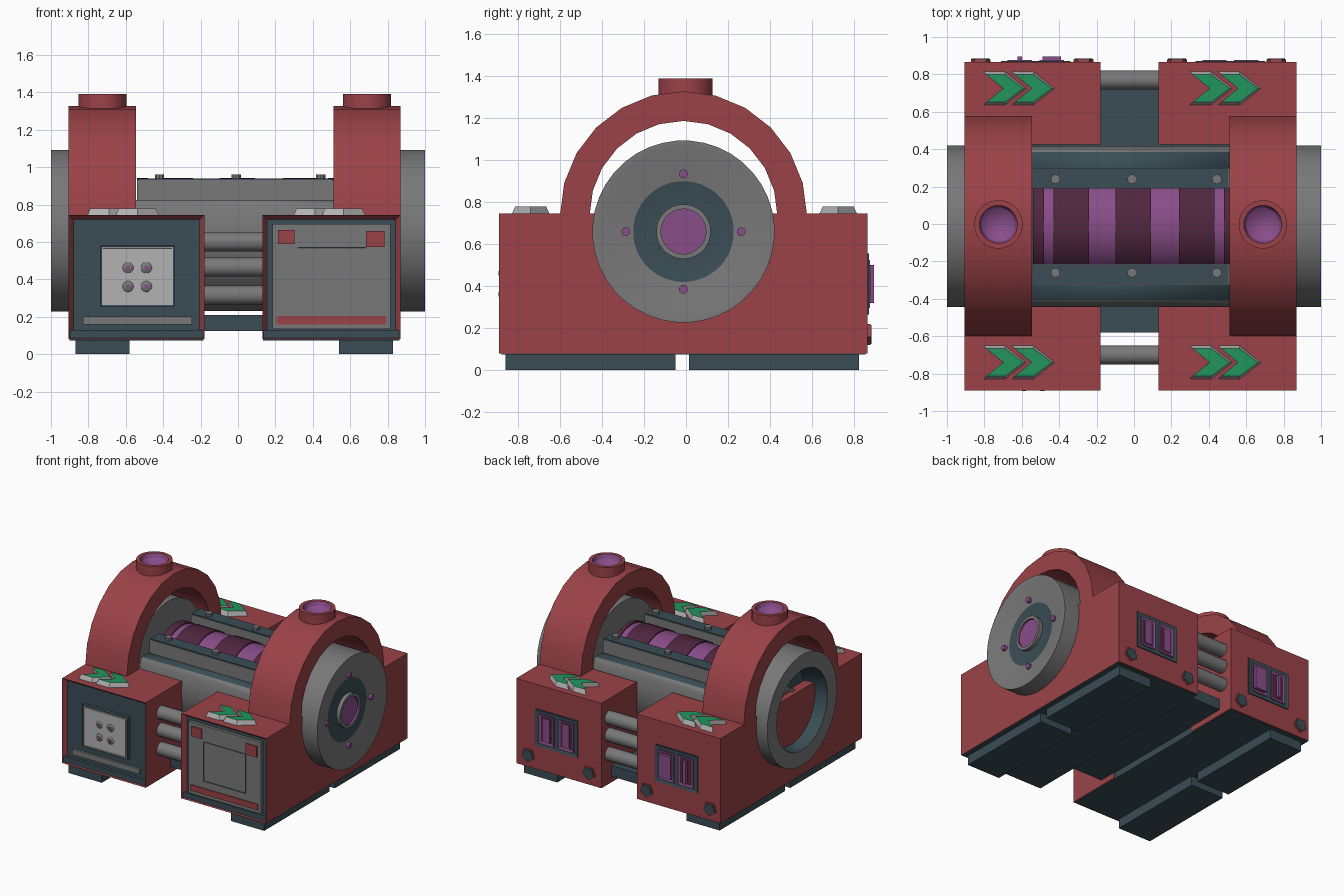
import bpy, bmesh, math
from mathutils import Matrix, Vector

if "Cube" in bpy.data.objects:
    bpy.data.objects.remove(bpy.data.objects["Cube"])

def mat(name, r, g, b):
    m = bpy.data.materials.new(name)
    m.diffuse_color = (r, g, b, 1)
    m.use_nodes = True
    m.node_tree.nodes["Principled BSDF"].inputs["Base Color"].default_value = m.diffuse_color
    return m

RED = mat("red", 0.33, 0.055, 0.065)
TEAL = mat("dark_teal", 0.042, 0.075, 0.09)
GREY = mat("mid_grey", 0.19, 0.19, 0.19)
PURPLE = mat("purple", 0.25, 0.075, 0.25)
PLUM = mat("dark_plum", 0.08, 0.02, 0.05)
GREEN = mat("green", 0.015, 0.3, 0.11)
PALE = mat("pale_grey", 0.45, 0.45, 0.45)
CY, CZ = -0.012, 0.66          # axis of the drum

def finish(name, bm, mats, smooth=False):
    bmesh.ops.recalc_face_normals(bm, faces=bm.faces)
    me = bpy.data.meshes.new(name)
    bm.to_mesh(me)
    bm.free()
    for m in mats:
        me.materials.append(m)
    ob = bpy.data.objects.new(name, me)
    bpy.context.collection.objects.link(ob)
    if smooth:
        bpy.ops.object.select_all(action='DESELECT')
        ob.select_set(True)
        bpy.context.view_layer.objects.active = ob
        bpy.ops.object.shade_smooth_by_angle(angle=math.radians(32))
    return ob

def box(name, x, y, z, m, recess=None, inner=None, side=-1):
    """Box from ranges; recess=(border, depth) sinks its front or back face."""
    bm = bmesh.new()
    c = Vector(((x[0]+x[1])/2, (y[0]+y[1])/2, (z[0]+z[1])/2))
    s = Matrix.Diagonal((x[1]-x[0], y[1]-y[0], z[1]-z[0], 1))
    bmesh.ops.create_cube(bm, size=1, matrix=Matrix.Translation(c) @ s)
    if recess:
        bm.normal_update()
        f = [f for f in bm.faces if f.normal.y * side > 0.9]
        bmesh.ops.inset_individual(bm, faces=f, thickness=recess[0], depth=0)
        bmesh.ops.translate(bm, verts=f[0].verts, vec=(0, -side*recess[1], 0))
        f[0].material_index = 1
    return finish(name, bm, [m, inner or m])

def lathe(name, profile, mats, centre, axis='X', n=32, smooth=True):
    """Spin (along, radius, material index) points round an axis."""
    bm = bmesh.new()
    rings = []
    for a, r, _ in profile:
        ring = []
        for i in range(n):
            t = 2*math.pi*(i+0.5)/n
            u, v = r*math.cos(t), r*math.sin(t)
            p = {'X': (a, u, v), 'Y': (v, a, u), 'Z': (u, v, a)}[axis]
            ring.append(bm.verts.new(Vector(p) + Vector(centre)))
        rings.append(ring)
    for k in range(len(rings)-1):
        for i in range(n):
            j = (i+1) % n
            f = bm.faces.new((rings[k][i], rings[k][j], rings[k+1][j], rings[k+1][i]))
            f.material_index = profile[k+1][2]
    bmesh.ops.remove_doubles(bm, verts=bm.verts, dist=1e-5)
    return finish(name, bm, mats, smooth)

def rod(name, a, b, r, m, centre, axis='X', n=24, smooth=True):
    return lathe(name, [(a, 0, 0), (a, r, 0), (b, r, 0), (b, 0, 0)], [m], centre, axis, n, smooth)

def arch(name, x0, x1, ro, ri, n=12):
    bm = bmesh.new()
    pts = [(r*math.cos(math.pi*i/n), r*math.sin(math.pi*i/n)) for r in (ro, ri) for i in range(n+1)]
    vs = [[bm.verts.new((x, CY+p, 0.74+q)) for p, q in pts] for x in (x0, x1)]
    m = n+1
    for i in range(n):
        for v in vs:
            bm.faces.new((v[i], v[i+1], v[m+i+1], v[m+i]))
        for o in (0, m):
            bm.faces.new((vs[0][o+i], vs[0][o+i+1], vs[1][o+i+1], vs[1][o+i]))
    for i in (0, n):
        bm.faces.new((vs[0][i], vs[0][m+i], vs[1][m+i], vs[1][i]))
    finish(name, bm, [RED], True)

def chevron(name, x, y):
    bm = bmesh.new()
    pts = [(0, .09), (.115, .09), (.23, 0), (.115, -.09), (0, -.09), (.105, 0)]
    low = [bm.verts.new((x+p, y+q, 0.743)) for p, q in pts]
    high = [bm.verts.new((x+.11+(p-.11)*.86, y+q*.82, 0.78)) for p, q in pts]
    for i in range(6):
        j = (i+1) % 6
        bm.faces.new((low[i], low[j], high[j], high[i]))
    bm.faces.new(low)
    bm.faces.new(high).material_index = 1
    finish(name, bm, [PALE, GREEN])

# Housings: (name, inner x, outer x, inner face of the arch wall)
for side, xi, xo, xa in (("left", -0.18, -0.905, -0.545), ("right", 0.13, 0.868, 0.51)):
    s = 1 if xo > 0 else -1
    X = tuple(sorted((xi, xo)))
    W = tuple(sorted((xa, xo)))
    xc = (xa+xo)/2
    box(side+"_front_housing", X, (-0.89, -0.44), (0.08, 0.745), RED, (0.035, 0.035), TEAL)
    box(side+"_back_housing", X, (0.425, 0.865), (0.08, 0.745), RED)
    box(side+"_side_wall", W, (-0.45, 0.43), (0.08, 0.745), RED)
    box(side+"_underside", (X[0]+.005, X[1]-.005), (-0.88, 0.855), (0.074, 0.13), TEAL)
    arch(side+"_arch", W[0], W[1], 0.588, 0.447)
    # port on top of the arch
    lathe(side+"_port", [(1.28, .13, 0), (1.39, .13, 0), (1.39, .102, 0), (1.36, .09, 1),
                         (1.335, .055, 1), (1.328, 0, 1)], [RED, PURPLE], (xc, CY+.01, 0), 'Z', 24)
    # feet
    F = (0.54, 0.83) if s > 0 else (-0.87, -0.58)
    for nm, y in (("front", (-0.86, -0.05)), ("back", (0.015, 0.825))):
        box(f"{side}_{nm}_foot", F, y, (0, 0.08), TEAL)
    # arrows on the top faces
    for nm, y in (("front", -0.74), ("back", 0.725)):
        for k in (0, 1):
            chevron(f"{side}_{nm}_arrow_{k+1}", (-0.805 if s < 0 else 0.298)+k*0.152, y)
    # back sockets and five-sided bolts
    c = 0.515 if s > 0 else -0.525
    box(side+"_back_socket", (c-.185, c+.185), (0.84, 0.872), (0.265, 0.555), TEAL, (.02, .004), TEAL, 1)
    for k, d in enumerate((-0.085, 0.085)):
        px = c + d
        box(f"{side}_back_panel_{k+1}", (px-.065, px+.065), (0.85, 0.877), (0.295, 0.525),
            PURPLE, (.022, .005), PLUM, 1)
        w = .028 if s > 0 else (.012, .05)[k]
        top = 0.878 if s > 0 else 0.895
        box(f"{side}_back_switch_{k+1}", (px-w, px+w), (0.86, top), (0.32, 0.50), PURPLE)
    for k, bx in enumerate((0.23, 0.76) if s > 0 else (-0.82, -0.27)):
        rod(f"{side}_back_bolt_{k+1}", 0.85, 0.88, .055, RED, (bx, 0, .175), 'Y', 5, False)
        rod(f"{side}_back_bolt_cap_{k+1}", 0.86, 0.884, .05, TEAL, (bx, 0, .175), 'Y', 5, False)

# Left front panel: framed lamp recess and slot bar
box("lamp_frame", (-.735, -.34), (-.885, -.84), (.255, .58), TEAL, (.01, .004), PALE)
box("lamp_recess", (-.722, -.353), (-.888, -.80), (.267, .567), PALE, (.012, .06), TEAL)
box("lamp_plate", (-.675, -.41), (-.845, -.81), (.31, .52), GREY)
for i, x in enumerate((-.588, -.49)):
    for j, z in enumerate((.362, .462)):
        arc = [(-.848-.043*math.sin(t*math.pi/12), .047*math.cos(t*math.pi/12), 0) for t in range(7)]
        lathe(f"lamp_{i}{j}", arc, [GREY], (x, 0, z), 'Y', 16)
        rod(f"lamp_tip_{i}{j}", -.894, -.87, .012, PURPLE, (x, 0, z), 'Y', 8)
box("left_slot_bar", (-.83, -.245), (-.872, -.85), (.16, .202), GREY)

# Right front panel: vent grille, corner blocks and bar
box("vent_panel", (.185, .815), (-.878, -.845), (.135, .695), GREY)
box("vent_frame", (.32, .685), (-.884, -.835), (.262, .57), TEAL, (.012, .035), PLUM)
for k, (z, h, m) in enumerate(((.535, .012, PURPLE), (.49, .014, PURPLE), (.443, .012, PURPLE),
                               (.405, .012, PURPLE), (.36, .018, TEAL), (.317, .01, PURPLE))):
    box(f"vent_slat_{k+1}", (.335, .67), (-.875, -.84), (z-h, z+h), m)
box("corner_block_1", (.215, .303), (-.888, -.86), (.59, .665), RED)
box("corner_block_2", (.685, .783), (-.888, -.86), (.573, .658), RED)
box("right_slot_bar", (.205, .79), (-.886, -.86), (.16, .205), RED)

# Connecting pipes and floor between the housings
for nm, y in (("front", -.70), ("back", .77)):
    for k, z in enumerate((.315, .465, .60)):
        rod(f"{nm}_pipe_{k+1}", -.2, .15, .052, GREY, (0, y, z), 'X', 16)
box("floor_beam", (-.54, .51), (-.58, .74), (.125, .21), TEAL)

# Cradle: drum with its top cut flat
cradle = rod("cradle", -.55, .52, .432, GREY, (0, CY, CZ), 'X', 32)
bm = bmesh.new()
bm.from_mesh(cradle.data)
cut = bmesh.ops.bisect_plane(bm, geom=bm.verts[:]+bm.edges[:]+bm.faces[:], dist=1e-5,
                             plane_co=(0, 0, .825), plane_no=(0, 0, 1), clear_outer=True)
edges = [e for e in cut['geom_cut'] if isinstance(e, bmesh.types.BMEdge)]
for f in bmesh.ops.holes_fill(bm, edges=edges, sides=0)['faces']:
    f.material_index = 1
cradle.data.materials.append(TEAL)
bm.to_mesh(cradle.data)
bm.free()

# Coil bands and the rails that hold them
bands = [-.54, -.48, -.43, -.24, -.10, -.10+.19, .24, .43, .48, .51]
for k in range(9):
    m, r = ((PLUM, .283), (PURPLE, .275))[k % 2]
    rod(f"coil_band_{k+1}", bands[k], bands[k+1], r, m, (0, CY, CZ), 'X', 32)
for nm, y0, y1, yb in (("front", -.325, -.215, -.26), ("back", .19, .30, .24)):
    box(nm+"_rail", (-.54, .51), (y0, y1), (.82, .93), GREY)
    box(nm+"_rail_top", (-.535, .505), (y0+.003, y1-.003), (.92, .938), TEAL)
    for k, x in enumerate((-.42, -.01, .443)):
        rod(f"{nm}_rail_bolt_{k+1}", .93, .96, .026, GREY, (x, yb, 0), 'Z', 10)

# Right drum: shallow dish with hub
lathe("right_drum", [(.56, 0, 0), (.56, .434, 0), (1, .434, 0), (1, .405, 0), (.955, .24, 0),
                     (.955, .13, 1), (.985, .13, 0), (.985, .107, 0), (.97, .107, 2), (.97, 0, 2)],
      [GREY, TEAL, PURPLE], (0, CY, CZ), 'X', 40)
for k in range(4):
    a = k*math.pi/2
    rod(f"right_drum_bolt_{k+1}", .94, .985, .021, PURPLE,
        (0, CY+.275*math.cos(a), CZ+.275*math.sin(a)), 'X', 12)
# Left drum: open ring with a deep dark well
lathe("left_drum", [(-.60, 0, 0), (-.60, .434, 0), (-1, .434, 0), (-1, .315, 0), (-.83, .28, 1),
                    (-.83, .13, 1), (-.87, .13, 0), (-.87, .105, 0), (-.855, .105, 2), (-.855, 0, 2)],
      [GREY, TEAL, PURPLE], (0, CY, CZ), 'X', 40)
